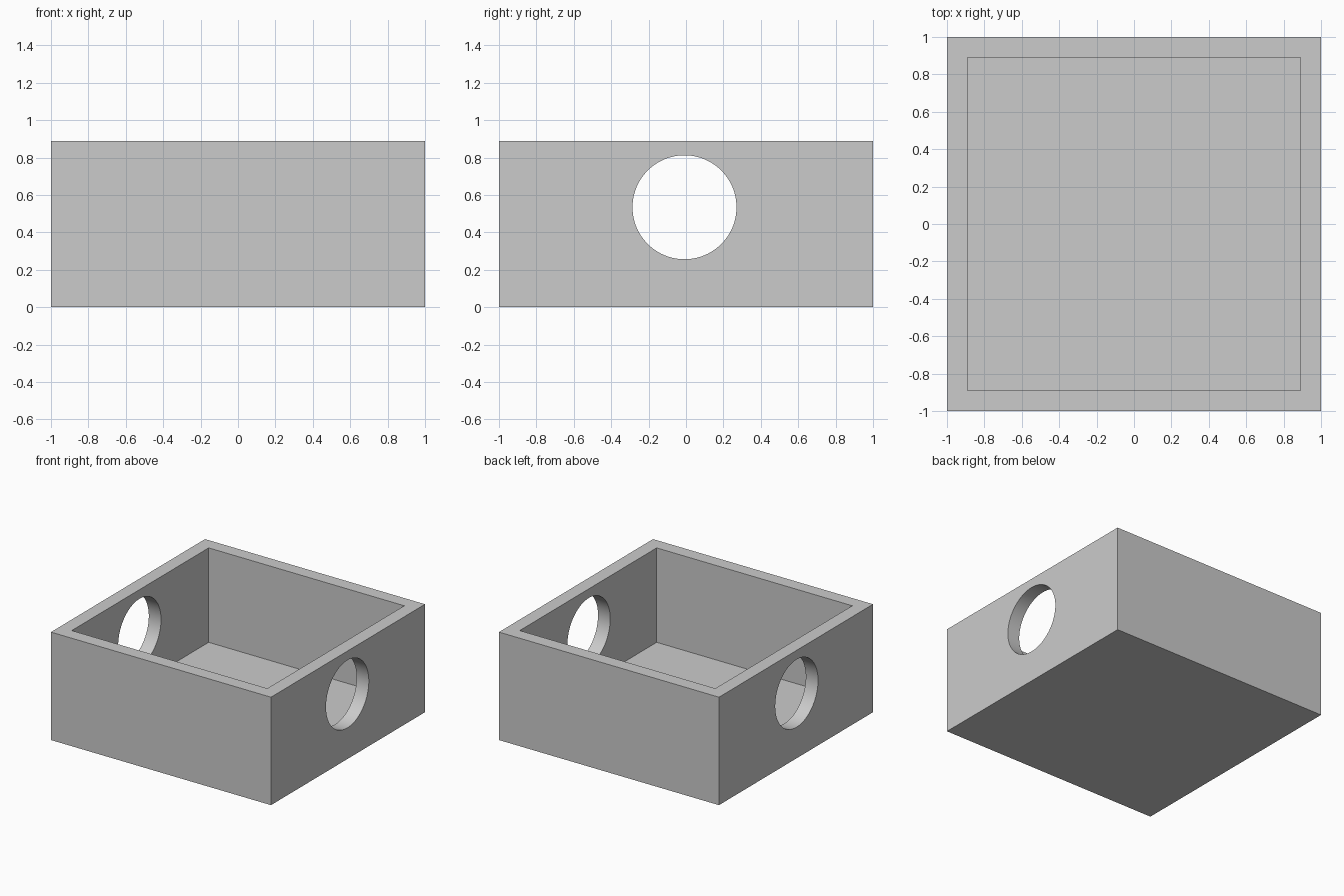
import bpy
import bmesh
import math
from mathutils import Matrix, Vector

cube = bpy.data.objects.get("Cube")
if cube:
    bpy.data.objects.remove(cube, do_unlink=True)

HEIGHT, WALL = 0.887, 0.111
HOLE_RADIUS, HOLE_Y, HOLE_Z = 0.278, -0.008, 0.534

grey = bpy.data.materials.new("light grey")
grey.use_nodes = True
grey.diffuse_color = (0.6, 0.6, 0.6, 1)
grey.node_tree.nodes["Principled BSDF"].inputs["Base Color"].default_value = grey.diffuse_color


def make_object(name, bm):
    mesh = bpy.data.meshes.new(name)
    bm.to_mesh(mesh)
    bm.free()
    mesh.materials.append(grey)
    obj = bpy.data.objects.new(name, mesh)
    bpy.context.collection.objects.link(obj)
    return obj


# Open box: inset the top face for the rim, then sink it to the floor
bm = bmesh.new()
bmesh.ops.create_cube(bm, size=1, matrix=Matrix.Translation((0, 0, HEIGHT / 2)) @ Matrix.Diagonal((2, 2, HEIGHT, 1)))
bm.normal_update()
top = max(bm.faces, key=lambda f: f.calc_center_median().z)
bmesh.ops.inset_region(bm, faces=[top], thickness=WALL, use_even_offset=True)
floor = bmesh.ops.extrude_discrete_faces(bm, faces=[top])["faces"][0]
bmesh.ops.translate(bm, verts=floor.verts, vec=Vector((0, 0, WALL - HEIGHT)))
bmesh.ops.recalc_face_normals(bm, faces=bm.faces)
box = make_object("open_box", bm)

# Round cutter through both side walls
bm = bmesh.new()
bmesh.ops.create_cone(bm, cap_ends=True, segments=96, radius1=HOLE_RADIUS, radius2=HOLE_RADIUS, depth=3,
                      matrix=Matrix.Translation((0, HOLE_Y, HOLE_Z)) @ Matrix.Rotation(math.pi / 2, 4, "Y"))
cutter = make_object("hole_cutter", bm)
cutter.hide_render = True

cut = box.modifiers.new("side_holes", "BOOLEAN")
cut.operation = "DIFFERENCE"
cut.solver = "EXACT"
cut.object = cutter

bpy.ops.object.select_all(action="DESELECT")
box.select_set(True)
bpy.context.view_layer.objects.active = box
bpy.ops.object.modifier_apply(modifier=cut.name)
bpy.data.objects.remove(cutter, do_unlink=True)
bpy.ops.object.shade_smooth_by_angle(angle=math.radians(30))
